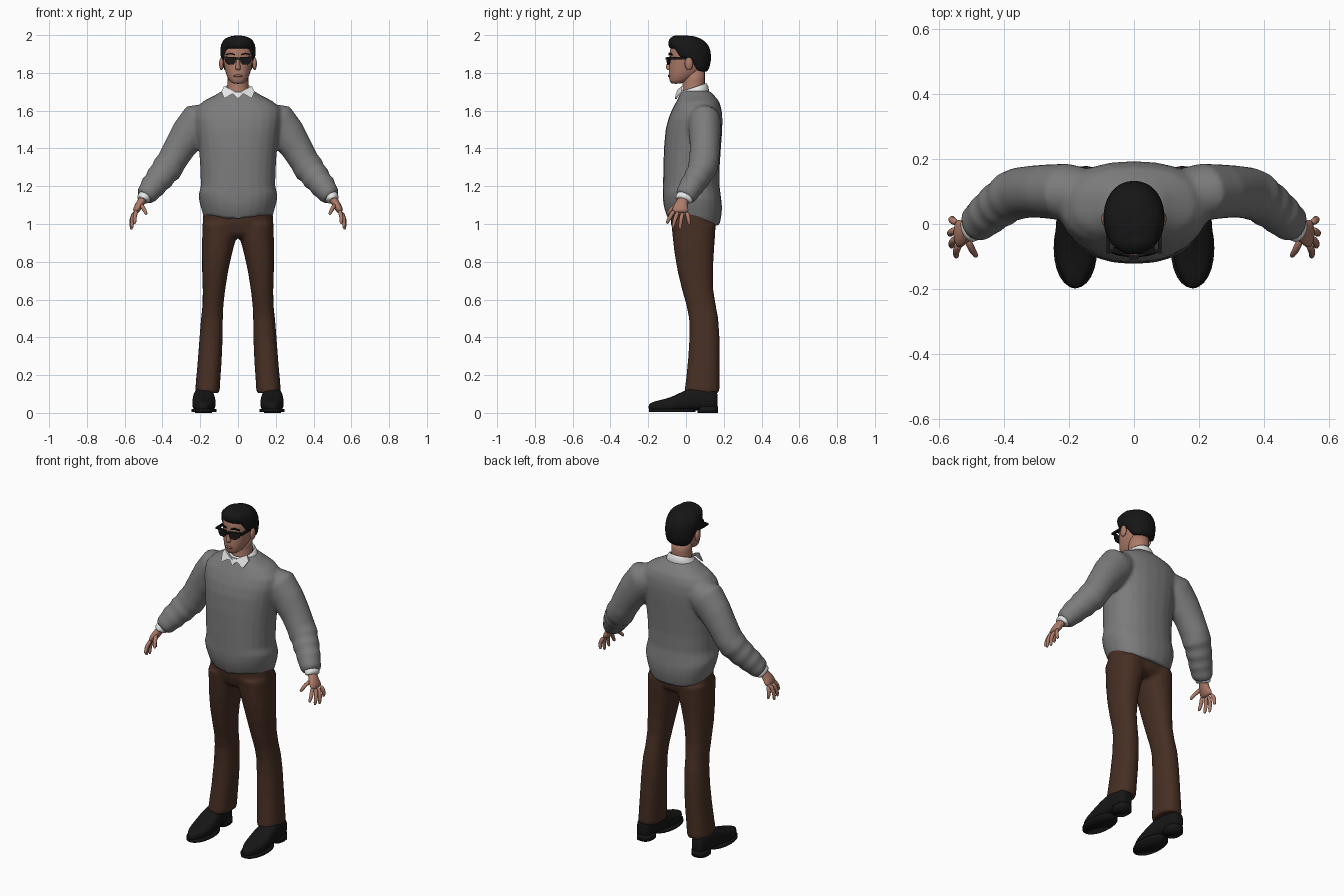
import bpy, bmesh, math
from mathutils import Vector


def material(name, rgb):
    m = bpy.data.materials.new(name)
    m.diffuse_color = (*rgb, 1)
    return m


GREY = material("sweater grey", (0.2, 0.2, 0.2))
BROWN = material("trouser brown", (0.062, 0.028, 0.017))
SKIN = material("skin", (0.42, 0.2, 0.14))
BLACK = material("black", (0.008, 0.008, 0.008))
WHITE = material("shirt white", (0.8, 0.8, 0.8))
LIP = material("lip", (0.27, 0.11, 0.085))


def power(v, e):
    return math.copysign(abs(v) ** (2 / e), v)


def level(z, x0, x1, y0, y1, n=24, e=2.3, dz=None):
    """Horizontal rounded ring; dz(angle) shifts its height."""
    out = []
    for i in range(n):
        a = 2 * math.pi * i / n
        out.append(Vector(((x0 + x1) / 2 + (x1 - x0) / 2 * power(math.cos(a), e),
                           (y0 + y1) / 2 + (y1 - y0) / 2 * power(math.sin(a), e),
                           z + (dz(a) if dz else 0))))
    return out


def tube(path, n=12, ref=(0, 1, 0), side=1):
    """Rings along a path of (x, y, z, radius across, radius along ref)."""
    pts = [Vector(p[:3]) for p in path]
    rings = []
    for i, p in enumerate(path):
        t = (pts[min(i + 1, len(pts) - 1)] - pts[max(i - 1, 0)]).normalized()
        v = Vector(ref)
        v = (v - t * v.dot(t)).normalized()
        u = t.cross(v)
        ring = []
        for k in range(n):
            a = 2 * math.pi * k / n
            q = pts[i] + u * p[3] * math.cos(a) + v * p[4] * math.sin(a)
            ring.append(Vector((q.x * side, q.y, q.z)))
        rings.append(ring)
    return rings


def build(name, lofts, mat, mirror=False, subsurf=0, voxel=0, caps=True, thick=0):
    """One object made of lofted ring stacks."""
    bm = bmesh.new()
    for rings in lofts:
        vs = [[bm.verts.new(p) for p in r] for r in rings]
        n = len(vs[0])
        for a, b in zip(vs, vs[1:]):
            for k in range(n):
                bm.faces.new((a[k], a[(k + 1) % n], b[(k + 1) % n], b[k]))
        if caps:
            bm.faces.new(vs[0])
            bm.faces.new(vs[-1])
    bmesh.ops.recalc_face_normals(bm, faces=bm.faces)
    return finish(name, bm, mat, mirror, subsurf, voxel, thick)


def finish(name, bm, mat, mirror=False, subsurf=0, voxel=0, thick=0, smooth=True):
    me = bpy.data.meshes.new(name)
    bm.to_mesh(me)
    bm.free()
    me.materials.append(mat)
    for p in me.polygons:
        p.use_smooth = smooth
    ob = bpy.data.objects.new(name, me)
    bpy.context.collection.objects.link(ob)
    if mirror:
        ob.modifiers.new("mirror", 'MIRROR').use_mirror_merge = False
    if thick:
        ob.modifiers.new("thickness", 'SOLIDIFY').thickness = thick
    if subsurf:
        s = ob.modifiers.new("subdivide", 'SUBSURF')
        s.levels = s.render_levels = subsurf
    if voxel:
        r = ob.modifiers.new("merge", 'REMESH')
        r.mode, r.voxel_size, r.use_smooth_shade = 'VOXEL', voxel, True
        s = ob.modifiers.new("soften", 'SMOOTH')
        s.factor, s.iterations = 0.5, 5
    return ob


def plate(name, outline, mat, depth, mirror=True):
    """Flat panel from an outline, extruded toward +y."""
    bm = bmesh.new()
    f = bm.faces.new([bm.verts.new(p) for p in outline])
    new = bmesh.ops.extrude_face_region(bm, geom=[f])["geom"]
    bmesh.ops.translate(bm, vec=(0, depth, 0),
                        verts=[g for g in new if isinstance(g, bmesh.types.BMVert)])
    bmesh.ops.recalc_face_normals(bm, faces=bm.faces)
    return finish(name, bm, mat, mirror, smooth=False)


def ball(name, loc, size, mat, mirror=False):
    bm = bmesh.new()
    bmesh.ops.create_uvsphere(bm, u_segments=16, v_segments=10, radius=1)
    for v in bm.verts:
        v.co = Vector(loc) + Vector([c * s for c, s in zip(v.co, size)])
    return finish(name, bm, mat, mirror)


# Sweater: torso and two wrinkled sleeves merged into one skin
def hem(a):
    s = math.sin(a)
    return -0.035 * s - (0.03 * max(0, -s) ** 6) + 0.01 * math.cos(a) ** 2


torso = [level(z, -w, w, f, b, dz=hem if z < 1.16 else None) for z, w, f, b in (
    (1.02, .18, -.095, .175), (1.065, .193, -.112, .185), (1.10, .203, -.12, .19),
    (1.14, .21, -.123, .19), (1.20, .197, -.122, .178), (1.30, .2, -.12, .178),
    (1.40, .207, -.117, .185), (1.50, .22, -.108, .192), (1.56, .23, -.093, .193),
    (1.61, .225, -.072, .188), (1.65, .185, -.05, .175), (1.68, .125, -.035, .15),
    (1.705, .085, -.02, .125))]
arm = [(.15, .09, 1.56, .08, .08), (.21, .098, 1.54, .105, .088), (.262, .1, 1.475, .096, .084),
       (.312, .1, 1.40, .084, .08), (.352, .095, 1.33, .078, .08), (.378, .085, 1.29, .083, .078),
       (.395, .073, 1.27, .073, .07), (.415, .058, 1.243, .077, .072), (.432, .045, 1.222, .066, .065),
       (.45, .03, 1.2, .07, .066), (.466, .015, 1.178, .06, .06), (.482, .003, 1.157, .058, .06),
       (.496, -.008, 1.14, .045, .05)]
build("sweater", [torso, tube(arm, 20), tube(arm, 20, side=-1)], GREY, voxel=0.0105)

# Trousers: hips and two legs
hips = [level(z, -w, w, f, b) for z, w, f, b in (
    (.925, .1, -.04, .12), (.95, .165, -.066, .15), (1.0, .188, -.08, .158), (1.08, .183, -.085, .158))]
legs = [(1.0, .01, .188, -.078, .158), (.93, .008, .19, -.071, .154), (.85, .03, .191, -.062, .148),
        (.75, .052, .19, -.045, .143), (.65, .068, .187, -.021, .145), (.57, .077, .188, .002, .158),
        (.5, .08, .196, .016, .171), (.4, .081, .204, .018, .178), (.28, .086, .213, .01, .179),
        (.18, .093, .222, .0, .178), (.105, .097, .228, -.01, .178)]
build("trousers", [hips] + [[level(z, s * a, s * b, f, k, 20) for z, a, b, f, k in legs]
                            for s in (1, -1)], BROWN, voxel=0.0105)


# Shoes: rings stacked from heel to toe, with a heel block
def upright(y, x0, x1, z0, z1):
    return [Vector((p.x, y, p.y)) for p in level(0, x0, x1, z0, z1, 20, 2.8)]


build("shoes", [[upright(*s) for s in (
    (.168, .16, .205, .03, .1), (.158, .143, .222, .012, .125), (.1, .133, .23, .012, .14),
    (.03, .125, .238, .014, .135), (-.03, .118, .243, .01, .108), (-.08, .117, .243, .005, .082),
    (-.13, .126, .236, .004, .07), (-.17, .146, .217, .008, .06), (-.193, .163, .2, .014, .05),
    (-.198, .173, .19, .02, .04))]], BLACK, mirror=True, subsurf=1)
build("shoe_soles", [[level(z, .113, .247, -.197, .05, 24, 2.1) for z in (.004, .02)],
                     [level(z, .137, .228, .06, .17, 20, 2.6) for z in (0, .035)]], BLACK, mirror=True)

# Shirt cuffs and hands
build("shirt_cuffs", [tube([(.485, 0, 1.158, .04, .048), (.5, -.01, 1.135, .037, .047),
                            (.506, -.015, 1.122, .034, .045), (.504, -.013, 1.126, .028, .038)], 18)],
      WHITE, mirror=True, subsurf=1)
palm = [(.495, -.008, 1.145, .024, .03), (.512, -.018, 1.118, .022, .03), (.524, -.027, 1.098, .022, .038),
        (.536, -.03, 1.078, .02, .045), (.545, -.03, 1.058, .014, .044)]
digits = [((.535, -.06, 1.075), (.548, -.082, 1.042), (.546, -.102, 1.002)),
          ((.543, -.04, 1.068), (.562, -.058, 1.03), (.56, -.07, .978)),
          ((.546, -.017, 1.064), (.566, -.027, 1.025), (.564, -.032, .97)),
          ((.544, .004, 1.066), (.563, .012, 1.035), (.557, .018, .995)),
          ((.515, -.04, 1.105), (.5, -.076, 1.083), (.484, -.1, 1.05))]
fingers = []
for a, b, c in digits:
    b, c, a = Vector(b), Vector(c), Vector(a)
    fingers.append(tube([(*a, .013, .013), (*b, .012, .012), (*b.lerp(c, .6), .0105, .0105),
                         (*b.lerp(c, .93), .008, .008), (*c, .003, .003)], 8, (.3, 1, .2)))
build("hands", [tube(palm, 14)] + fingers, SKIN, mirror=True, subsurf=1)

# Neck, head, nose, mouth and ears
build("neck", [[level(z, -w, w, f, b, 20, 2) for z, w, f, b in (
    (1.64, .066, -.035, .1), (1.70, .058, -.018, .1), (1.76, .055, -.02, .1), (1.82, .056, -.02, .1))]], SKIN)
build("head", [[level(z, -w, w, f, b, 20, 2.2) for z, w, f, b in (
    (1.742, .024, -.075, -.035), (1.75, .04, -.085, .0), (1.775, .056, -.092, .045),
    (1.8, .066, -.092, .08), (1.83, .073, -.091, .1), (1.87, .08, -.087, .112),
    (1.9, .083, -.088, .115), (1.94, .081, -.085, .112), (1.97, .065, -.06, .09),
    (1.985, .03, -.02, .04))]], SKIN, subsurf=1)
build("nose", [[level(z, -w, w, f, -.07, 10, 2) for z, w, f in (
    (1.885, .008, -.088), (1.86, .009, -.098), (1.835, .013, -.108), (1.822, .017, -.108),
    (1.813, .013, -.096))]], SKIN, subsurf=1)
ball("mouth", (0, -.088, 1.784), (.024, .0085, .007), LIP)
ball("ears", (.088, .015, 1.848), (.012, .022, .034), SKIN, mirror=True)


# Hair: cap whose lower edge follows the hairline round the head
def hairline(a):
    s = math.sin(a)
    if s < -.7:
        return 1.93
    if s < -.45:
        return 1.93 - .05 * (-.45 - max(s, -.7)) ** 0 * (s + .7) / .25
    if s < .1:
        return 1.872
    return 1.872 - .08 * min(1, (s - .1) / .5)


hair = []
for t, w, f, b in ((0, .084, -.086, .105), (.12, .092, -.092, .122), (.35, .095, -.094, .134),
                   (.6, .092, -.093, .133), (.8, .08, -.085, .115), (.93, .058, -.068, .08),
                   (1, .025, -.035, .03)):
    hair.append(level(0, -w, w, f, b, 32, 2.15, lambda a: hairline(a) * (1 - t) + 1.998 * t))
build("hair", [hair], BLACK, subsurf=1)
ball("quiff", (.005, -.05, 1.972), (.055, .037, .026), BLACK)

# Eyebrows and sunglasses
plate("eyebrows", [(.016, -.092, 1.893), (.04, -.091, 1.899), (.064, -.08, 1.893),
                   (.064, -.08, 1.899), (.04, -.091, 1.907), (.016, -.092, 1.9)], BLACK, .009)
plate("sunglass_lenses", [(.01, -.102, 1.884), (.013, -.102, 1.856), (.024, -.101, 1.844),
                          (.05, -.097, 1.843), (.066, -.091, 1.855), (.074, -.086, 1.886)], BLACK, .009)
plate("sunglass_bridge", [(-.014, -.109, 1.871), (.014, -.109, 1.871), (.014, -.109, 1.882),
                          (-.014, -.109, 1.882)], BLACK, .012, mirror=False)
plate("sunglass_arms", [(.074, -.09, 1.872), (.085, -.09, 1.872), (.085, -.09, 1.884),
                        (.074, -.09, 1.884)], BLACK, .11)

# Shirt collar: folded band round the neck, two points and the shirt front
def tilt(a):
    return .022 * math.sin(a)


build("collar_band", [[level(z, -w, w, f, b, 24, 2, tilt) for z, w, f, b in (
    (1.682, .088, -.04, .122), (1.7, .084, -.036, .122), (1.722, .07, -.026, .112),
    (1.728, .064, -.02, .106), (1.70, .06, -.017, .102))]], WHITE, subsurf=1, caps=False)
plate("collar_points", [(.004, -.05, 1.69), (.035, -.045, 1.712), (.074, -.022, 1.73),
                        (.088, -.025, 1.7), (.072, -.06, 1.664), (.035, -.054, 1.687)], WHITE, .009)
plate("shirt_front", [(-.035, -.042, 1.7), (0, -.058, 1.662), (.035, -.042, 1.7)], WHITE, .009, mirror=False)
